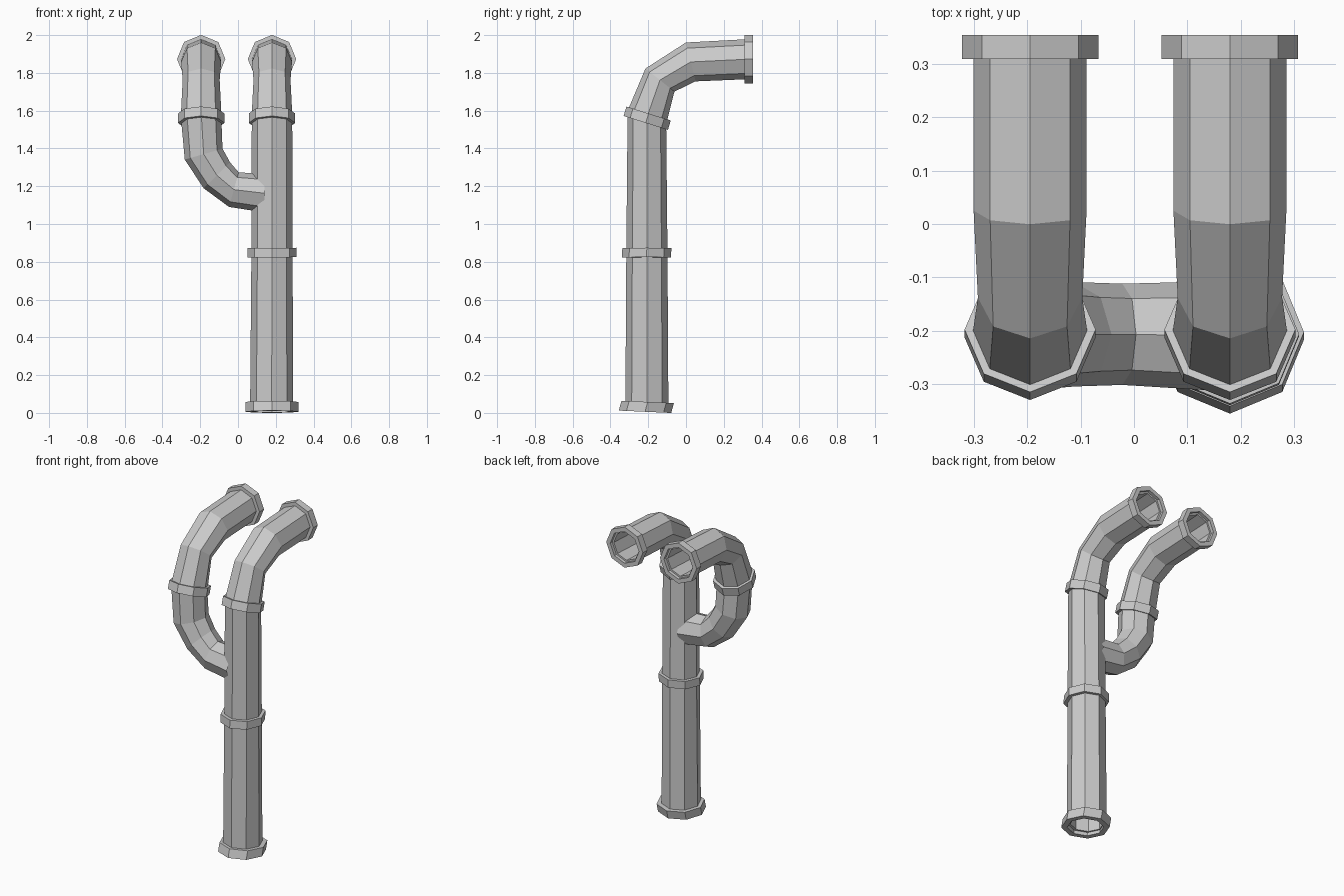
import bpy, math
from mathutils import Vector

if "Cube" in bpy.data.objects:
    bpy.data.objects.remove(bpy.data.objects["Cube"])

SIDES = 8


def loft(name, rings, ref, closed=False):
    """Skin octagonal rings, each (centre, normal, radius)."""
    verts, faces = [], []
    for c, n, r in rings:
        c, n, ref_v = Vector(c), Vector(n).normalized(), Vector(ref)
        u = (ref_v - n * ref_v.dot(n)).normalized()
        v = n.cross(u)
        for i in range(SIDES):
            a = 2 * math.pi * i / SIDES
            verts.append(c + r * (math.cos(a) * u + math.sin(a) * v))
    count = len(rings)
    for k in range(count if closed else count - 1):
        p, q = k * SIDES, ((k + 1) % count) * SIDES
        for i in range(SIDES):
            j = (i + 1) % SIDES
            faces.append((p + i, p + j, q + j, q + i))
    mesh = bpy.data.meshes.new(name)
    mesh.from_pydata(verts, [], faces)
    obj = bpy.data.objects.new(name, mesh)
    bpy.context.collection.objects.link(obj)
    bpy.context.view_layer.update()
    bpy.ops.object.select_all(action='DESELECT')
    bpy.context.view_layer.objects.active = obj
    obj.select_set(True)
    bpy.ops.object.mode_set(mode='EDIT')
    bpy.ops.mesh.select_all(action='SELECT')
    bpy.ops.mesh.normals_make_consistent(inside=False)
    bpy.ops.object.mode_set(mode='OBJECT')
    return obj


def collar(name, a, b, n, outer, inner):
    """Octagonal band between centres a and b."""
    loft(name, [(a, n, inner), (a, n, outer), (b, n, outer), (b, n, inner)],
         (1, 0, 0), closed=True)


TILT = (0, 0.3, 0.95)

# Matching upper elbows, with band below and flange at the open end
for side, x in (("left", -0.195), ("right", 0.18)):
    loft(side + "_elbow", [
        ((x, -0.207, 1.565), TILT, 0.108),
        ((x, -0.138, 1.762), (0, 0.62, 0.78), 0.098),
        ((x, 0.025, 1.858), (0, 0.97, 0.24), 0.106),
        ((x, 0.335, 1.873), (0, 1, 0), 0.106),
        ((x, 0.335, 1.873), (0, 1, 0), 0.089),
        ((x, 0.10, 1.862), (0, 1, 0), 0.089)], (1, 0, 0))
    collar(side + "_elbow_band", (x, -0.213, 1.535), (x, -0.198, 1.585),
           TILT, 0.123, 0.10)
    collar(side + "_end_flange", (x, 0.31, 1.873), (x, 0.355, 1.873),
           (0, 1, 0), 0.128, 0.10)

# Tall main pipe, slightly wider toward the open base
loft("main_pipe", [
    ((0.18, -0.207, 1.565), TILT, 0.107),
    ((0.18, -0.207, 0.85), (0, 0, 1), 0.109),
    ((0.178, -0.207, 0.025), (0, 0.045, 1), 0.114),
    ((0.178, -0.207, 0.025), (0, 0.045, 1), 0.095),
    ((0.178, -0.207, 0.26), (0, 0, 1), 0.095)], (1, 0, 0))
collar("middle_band", (0.18, -0.21, 0.823), (0.18, -0.207, 0.873),
       (-0.01, 0, 1), 0.13, 0.10)
collar("base_flange", (0.18, -0.217, 0.006), (0.18, -0.203, 0.058),
       (0, 0.045, 1), 0.139, 0.105)

# Side branch curving from the main pipe up to the left elbow
loft("branch_pipe", [
    ((-0.195, -0.207, 1.56), TILT, 0.107),
    ((-0.182, -0.207, 1.37), (-0.28, 0, 0.96), 0.104),
    ((-0.112, -0.207, 1.258), (-0.7, 0, 0.71), 0.098),
    ((-0.022, -0.207, 1.182), (-0.96, 0, 0.27), 0.095),
    ((0.14, -0.21, 1.163), (-1, 0, 0), 0.102)], (0, 1, 0))
